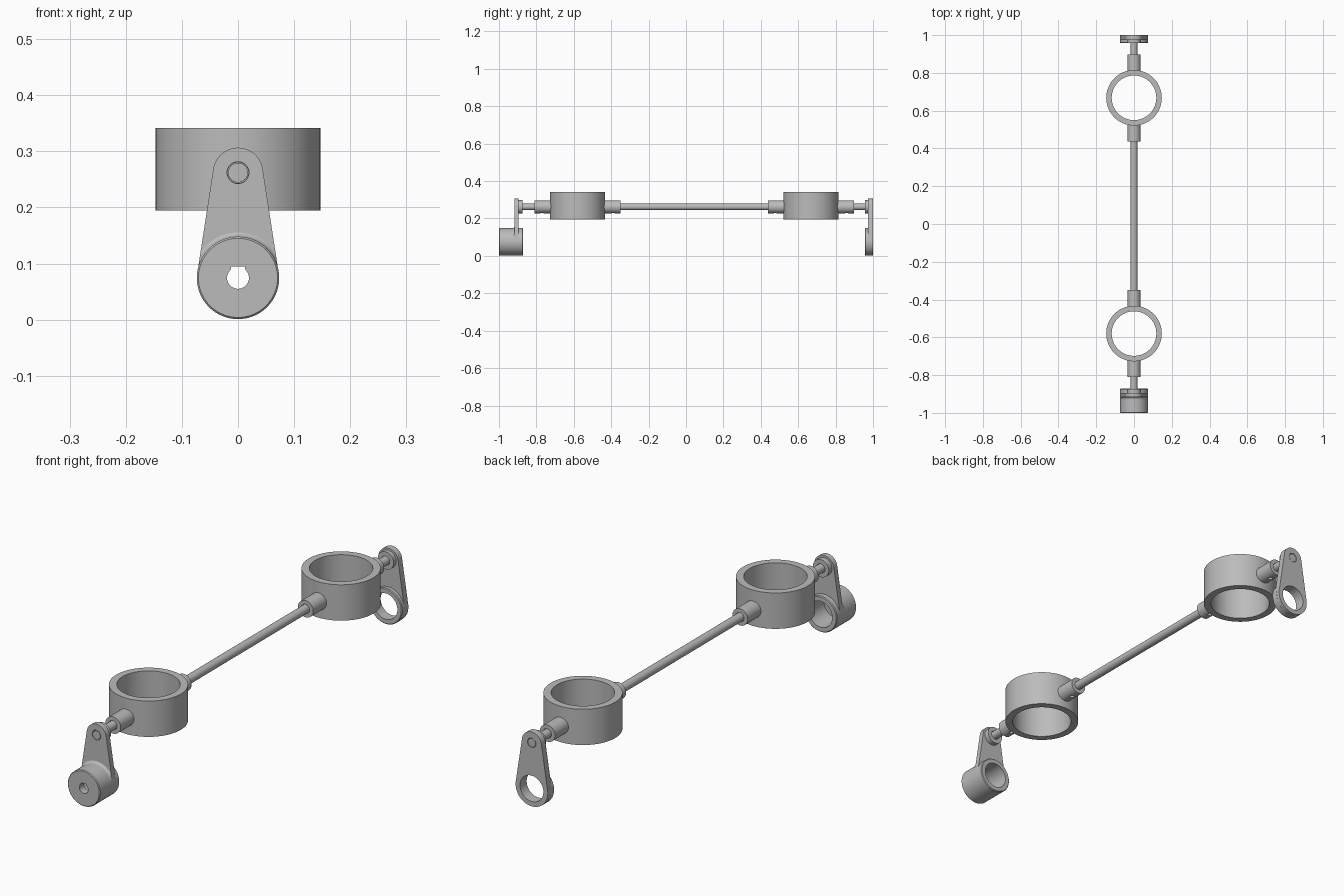
import bpy
import math
from mathutils import Matrix

cube = bpy.data.objects.get("Cube")
if cube:
    bpy.data.objects.remove(cube, do_unlink=True)

# Main levels and sizes
SHAFT_Z, HUB_Z = 0.262, 0.0745
ROD_R, HUB_R, BORE_R = 0.0175, 0.0735, 0.053
RING_Y = {"front": -0.58, "back": 0.668}

steel = bpy.data.materials.new("grey_steel")
GREY = (0.5, 0.5, 0.5, 1)
steel.diffuse_color = GREY
steel.use_nodes = True
steel.node_tree.nodes["Principled BSDF"].inputs["Base Color"].default_value = GREY


def make(name, verts, faces):
    mesh = bpy.data.meshes.new(name)
    mesh.from_pydata(verts, [], faces)
    mesh.materials.append(steel)
    ob = bpy.data.objects.new(name, mesh)
    bpy.context.collection.objects.link(ob)
    return ob


def activate(ob):
    bpy.ops.object.select_all(action="DESELECT")
    ob.select_set(True)
    bpy.context.view_layer.objects.active = ob


def smooth(ob):
    activate(ob)
    bpy.ops.object.shade_smooth_by_angle(angle=math.radians(35))
    return ob


def tube(name, profile, z=0, segments=64):
    """Revolve a closed (radius, y) loop around the y axis at height z."""
    n = len(profile)
    verts, faces = [], []
    for s in range(segments):
        a = math.tau * s / segments
        verts += [(r * math.cos(a), y, z + r * math.sin(a)) for r, y in profile]
        t = (s + 1) % segments
        faces += [(s * n + k, s * n + (k + 1) % n, t * n + (k + 1) % n, t * n + k)
                  for k in range(n)]
    ob = make(name, verts, faces)
    fix_normals(ob)
    return ob


def prism(name, outline, y0, y1):
    """Extrude an (x, z) outline along y."""
    n = len(outline)
    verts = [(x, y, z) for y in (y0, y1) for x, z in outline]
    faces = [tuple(range(n)), tuple(range(2 * n - 1, n - 1, -1))]
    faces += [(k, k + n, (k + 1) % n + n, (k + 1) % n) for k in range(n)]
    ob = make(name, verts, faces)
    fix_normals(ob)
    return ob


def fix_normals(ob):
    import bmesh
    bm = bmesh.new()
    bm.from_mesh(ob.data)
    bmesh.ops.recalc_face_normals(bm, faces=bm.faces)
    bm.to_mesh(ob.data)
    bm.free()


def circle(r, z, n=64):
    return [(r * math.cos(math.tau * k / n), z + r * math.sin(math.tau * k / n))
            for k in range(n)]


def rod(name, r, y0, y1, z=SHAFT_Z):
    return prism(name, circle(r, z, 32), y0, y1)


def cut(ob, cutter, operation="DIFFERENCE"):
    mod = ob.modifiers.new("cut", "BOOLEAN")
    mod.operation, mod.object, mod.solver = operation, cutter, "EXACT"
    activate(ob)
    bpy.ops.object.modifier_apply(modifier=mod.name)
    bpy.data.objects.remove(cutter, do_unlink=True)


def arm_outline(low=HUB_R - 0.0005, high=0.0445, n=32):
    """Two circles joined by tangent lines."""
    t = math.asin((low - high) / (SHAFT_Z - HUB_Z))
    pts = []
    for r, z, a, b in ((high, SHAFT_Z, t, math.pi - t),
                       (low, HUB_Z, math.pi - t, math.tau + t)):
        for k in range(n + 1):
            u = a + (b - a) * k / n
            pts.append((r * math.cos(u), z + r * math.sin(u)))
    return pts


def crank_arm(name, y0, y1, bore):
    arm = prism(name, arm_outline(), y0, y1)
    cut(arm, rod("pin_cutter", 0.0195, y0 - 0.02, y1 + 0.02))
    cut(arm, prism("bore_cutter", circle(bore, HUB_Z), y0 - 0.02, y1 + 0.02))
    smooth(arm)


# Rings with a socket on each side, and a screw hole under each socket
for end, cy in RING_Y.items():
    ring = tube(end + "_ring", [(0.118, -0.0735), (0.147, -0.0735),
                                (0.147, 0.0735), (0.118, 0.0735)], segments=96)
    ring.data.transform(Matrix.Translation((0, cy, 0.268))
                        @ Matrix.Rotation(math.pi / 2, 4, "X"))
    smooth(ring)
    for side, word in ((-1, "near"), (1, "far")):
        a, b = cy + side * 0.126, cy + side * 0.23
        socket = tube(f"{end}_{word}_socket",
                      [(0.0185, a), (0.0345, a), (0.0345, b), (0.0185, b)], SHAFT_Z)
        hole = rod("screw_cutter", 0.009, -0.04, 0.005, 0)
        hole.data.transform(Matrix.Translation((0, cy + side * 0.19, SHAFT_Z))
                            @ Matrix.Rotation(math.pi / 2, 4, "X"))
        cut(socket, hole)
        smooth(socket)

# Long rod and the two end pins
smooth(rod("long_rod", ROD_R, RING_Y["front"] + 0.13, RING_Y["back"] - 0.13))
smooth(rod("front_pin", ROD_R, -0.917, RING_Y["front"] - 0.13))
smooth(rod("back_pin", ROD_R, RING_Y["back"] + 0.13, 0.999))

# Round bosses where the pins meet the arms
for name, a, b in (("front_boss", -0.898, -0.874), ("back_boss", 0.957, 0.976)):
    smooth(tube(name, [(0.0185, a), (0.036, a), (0.036, b), (0.0185, b)], SHAFT_Z))

# Front crank: cup-shaped hub with a keyed hole, and its arm
E = 0.003
hub = tube("front_hub", [(0.0195, -1), (HUB_R - E, -1), (HUB_R, -1 + E),
                         (HUB_R, -0.872 - E), (HUB_R - E, -0.872),
                         (BORE_R, -0.872), (BORE_R, -0.97), (0.0195, -0.97)], HUB_Z)
key = [(-0.0125, HUB_Z), (0.0125, HUB_Z), (0.0125, HUB_Z + 0.0205), (-0.0125, HUB_Z + 0.0205)]
cut(hub, prism("key_cutter", key, -1.02, -0.96))
smooth(hub)
crank_arm("front_arm", -0.917, -0.895, 0.06)

# Curved fillet between front hub and arm, trimmed to the arm outline
F = 0.012
curve = [(HUB_R + F * (1 - math.cos(u)), -0.916 - F * (1 - math.sin(u)))
         for u in (math.pi / 2 * k / 6 for k in range(7))]
fillet = tube("front_fillet", [(0.068, -0.914), (0.068, -0.916 - F)] + curve
              + [(HUB_R + F, -0.914)], HUB_Z)
cut(fillet, prism("trim", arm_outline(), -0.95, -0.9), "INTERSECT")
smooth(fillet)

# Back crank: open ring hub and its arm
smooth(tube("back_hub", [(BORE_R, 0.957), (HUB_R - E, 0.957), (HUB_R, 0.957 + E),
                         (HUB_R, 0.985), (BORE_R, 0.985)], HUB_Z))
crank_arm("back_arm", 0.974, 1.0, BORE_R)
